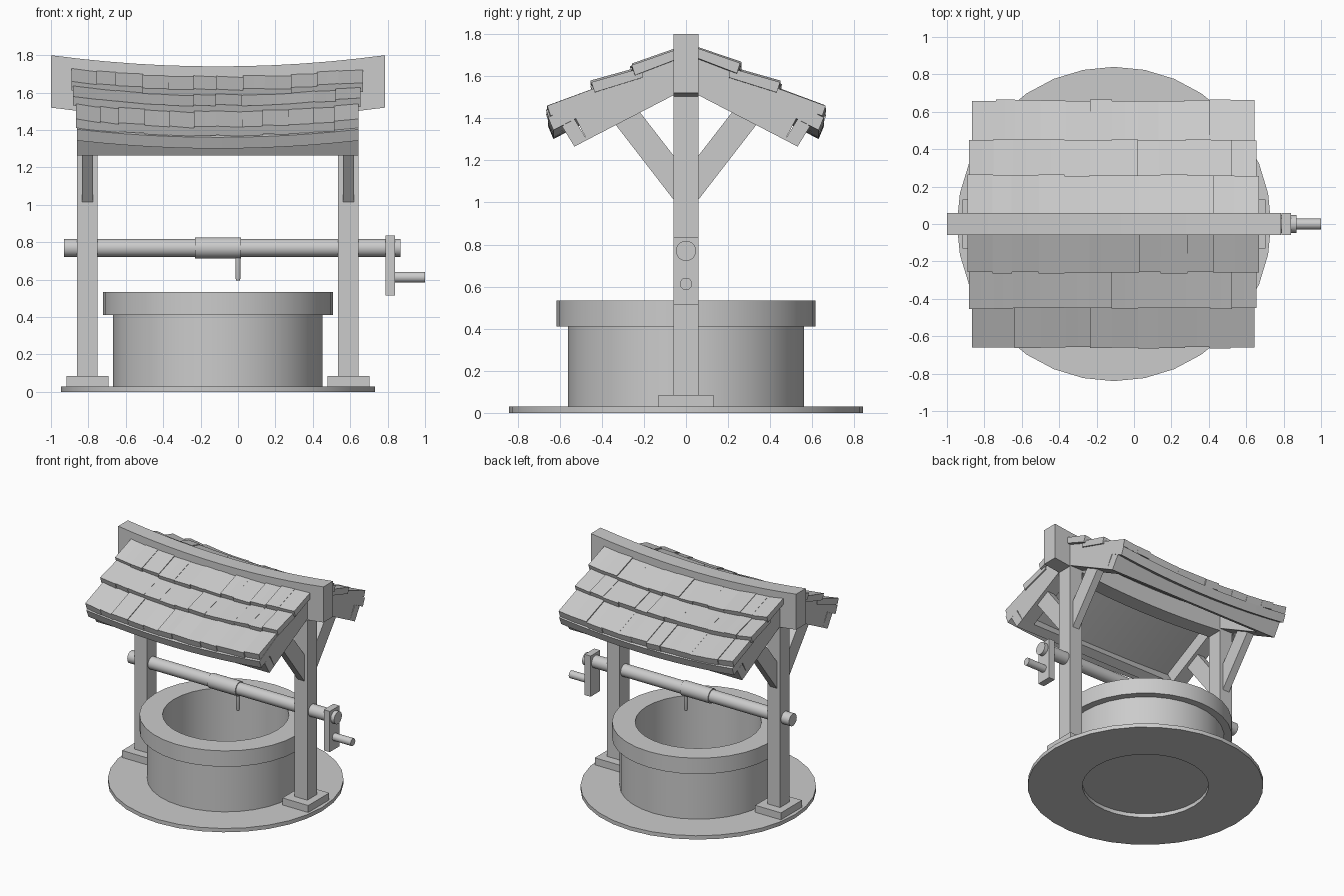
import bpy, bmesh, math, random

if "Cube" in bpy.data.objects:
    bpy.data.objects.remove(bpy.data.objects["Cube"])

random.seed(4)
CX = -0.107          # centre of the well and roof along x
POSTS = (-0.805, 0.59)


def finish(name, bm, smooth=False):
    bmesh.ops.recalc_face_normals(bm, faces=bm.faces)
    me = bpy.data.meshes.new(name)
    bm.to_mesh(me)
    bm.free()
    ob = bpy.data.objects.new(name, me)
    bpy.context.collection.objects.link(ob)
    if smooth:
        bpy.ops.object.select_all(action='DESELECT')
        ob.select_set(True)
        bpy.context.view_layer.objects.active = ob
        bpy.ops.object.shade_smooth_by_angle(angle=math.radians(30))
    return ob


def sag(x):
    # roof dip, zero at the posts' outer faces
    return 0.075 * (x - CX) ** 2 - 0.042


def add_prism(bm, pts, x0, x1, n=1, off=lambda x: 0.0, side=1):
    # extrude a (y, z) outline along x, shifting each section by off(x)
    rings = []
    for i in range(n + 1):
        x = x0 + (x1 - x0) * i / n
        rings.append([bm.verts.new((x, side * y, z + off(x))) for y, z in pts])
    k = len(pts)
    for a, b in zip(rings, rings[1:]):
        for j in range(k):
            bm.faces.new((a[j], a[(j + 1) % k], b[(j + 1) % k], b[j]))
    bm.faces.new(rings[0])
    bm.faces.new(rings[-1])


def prism(name, pts, x0, x1, n=1, off=lambda x: 0.0, side=1, smooth=False):
    bm = bmesh.new()
    add_prism(bm, pts, x0, x1, n, off, side)
    return finish(name, bm, smooth)


def box(name, x0, x1, hy, z0, z1):
    return prism(name, [(-hy, z0), (hy, z0), (hy, z1), (-hy, z1)], x0, x1)


def ring(name, r_in, r_out, z0, z1, n=32):
    bm = bmesh.new()
    cols = []
    for i in range(n):
        a = 2 * math.pi * i / n
        cols.append([bm.verts.new((CX + r * math.cos(a), r * math.sin(a), z))
                     for r, z in ((r_in, z0), (r_out, z0), (r_out, z1), (r_in, z1))])
    for i in range(n):
        a, b = cols[i], cols[(i + 1) % n]
        for j in range(4):
            bm.faces.new((a[j], b[j], b[(j + 1) % 4], a[(j + 1) % 4]))
    return finish(name, bm, True)


def rod(name, x0, x1, r, z, n=24):
    pts = [(r * math.cos(2 * math.pi * i / n), z + r * math.sin(2 * math.pi * i / n))
           for i in range(n)]
    return prism(name, pts, x0, x1, smooth=True)


# stone well: ground slab, wall, rim and the floor inside
ring("ground_slab", 0.45, 0.84, 0.0, 0.03)
ring("well_wall", 0.45, 0.56, 0.03, 0.41)
ring("well_rim", 0.45, 0.615, 0.41, 0.535)
bm = bmesh.new()
bmesh.ops.create_circle(bm, cap_ends=True, segments=32, radius=0.45)
bmesh.ops.translate(bm, verts=bm.verts, vec=(CX, 0, 0.03))
finish("well_floor", bm)

# ridge beam with a sagging top
prism("ridge_beam", [(-0.06, 1.502), (0.06, 1.502), (0.06, 1.782), (-0.06, 1.782)],
      -1.0, 0.785, 12, sag, smooth=True)

# posts, feet, rafters and braces
for px in POSTS:
    box("post", px - 0.055, px + 0.055, 0.06, 0.03, 1.53)
    box("post_foot", px - 0.112, px + 0.112, 0.13, 0.03, 0.085)
    for s in (-1, 1):
        prism("rafter", [(0.05, 1.514), (0.47, 1.297), (0.53, 1.41), (0.05, 1.655)],
              px - 0.055, px + 0.055, side=s)
        prism("brace", [(0.055, 1.008), (0.335, 1.37), (0.22, 1.43), (0.055, 1.217)],
              px - 0.029, px + 0.029, side=s)

# roof planks, eave beams and three courses of tiles on each side
COLS = [0, .085, .151, .243, .331, .419, .496, .588, .662, .754, .842, .915, 1.0]
COURSES = [  # y low, top z low, y high, top z high, x start, x end
    (0.662, 1.457, 0.40, 1.553, -0.865, 0.642),
    (0.452, 1.572, 0.21, 1.640, -0.880, 0.653),
    (0.262, 1.657, 0.055, 1.728, -0.888, 0.668),
]
for s in (-1, 1):
    prism("eave_beam", [(0.47, 1.297), (0.53, 1.265), (0.59, 1.363), (0.53, 1.395)],
          -0.86, 0.645, side=s)
    prism("roof_deck", [(0.04, 1.65), (0.63, 1.343), (0.655, 1.403), (0.04, 1.722)],
          -0.86, 0.645, 12, sag, side=s, smooth=True)
    bm = bmesh.new()
    for y0, z0, y1, z1, xa, xb in COURSES:
        for c0, c1 in zip(COLS, COLS[1:]):
            x0, x1 = xa + (xb - xa) * c0, xa + (xb - xa) * c1
            mid = (x0 + x1) / 2
            dz, roll = random.uniform(-.004, .004), random.uniform(-.07, .03)
            yl = y0 + random.uniform(-.005, .004)
            pts = [(yl, z0), (y1, z1), (y1 - 0.006, z1 - 0.045), (yl - 0.016, z0 - 0.048)]
            add_prism(bm, pts, x0 - 0.001, x1 + 0.001, 2,
                      lambda x: sag(x) + dz + roll * (x - mid), s)
    finish("roof_tiles", bm)

# windlass: axle, wound rope, hanging rope end and crank
rod("axle", -0.93, 0.87, 0.048, 0.77)
rod("wound_rope", -0.23, 0.015, 0.056, 0.77)
rod("crank_handle", 0.83, 1.0, 0.029, 0.613)
box("crank_arm", 0.788, 0.84, 0.06, 0.515, 0.835)
bm = bmesh.new()
bmesh.ops.create_cone(bm, cap_ends=True, segments=12, radius1=0.009, radius2=0.014, depth=0.012)
bmesh.ops.translate(bm, verts=bm.verts, vec=(0, 0, -0.006))
top = [f for f in bm.faces if f.normal.z > 0.9]
new = bmesh.ops.extrude_face_region(bm, geom=top)
bmesh.ops.delete(bm, geom=top, context='FACES_ONLY')
bmesh.ops.translate(bm, verts=[v for v in new["geom"] if isinstance(v, bmesh.types.BMVert)],
                    vec=(0, 0, 0.165))
bmesh.ops.translate(bm, verts=bm.verts, vec=(0, 0, 0.607))
finish("rope_end", bm, True)
